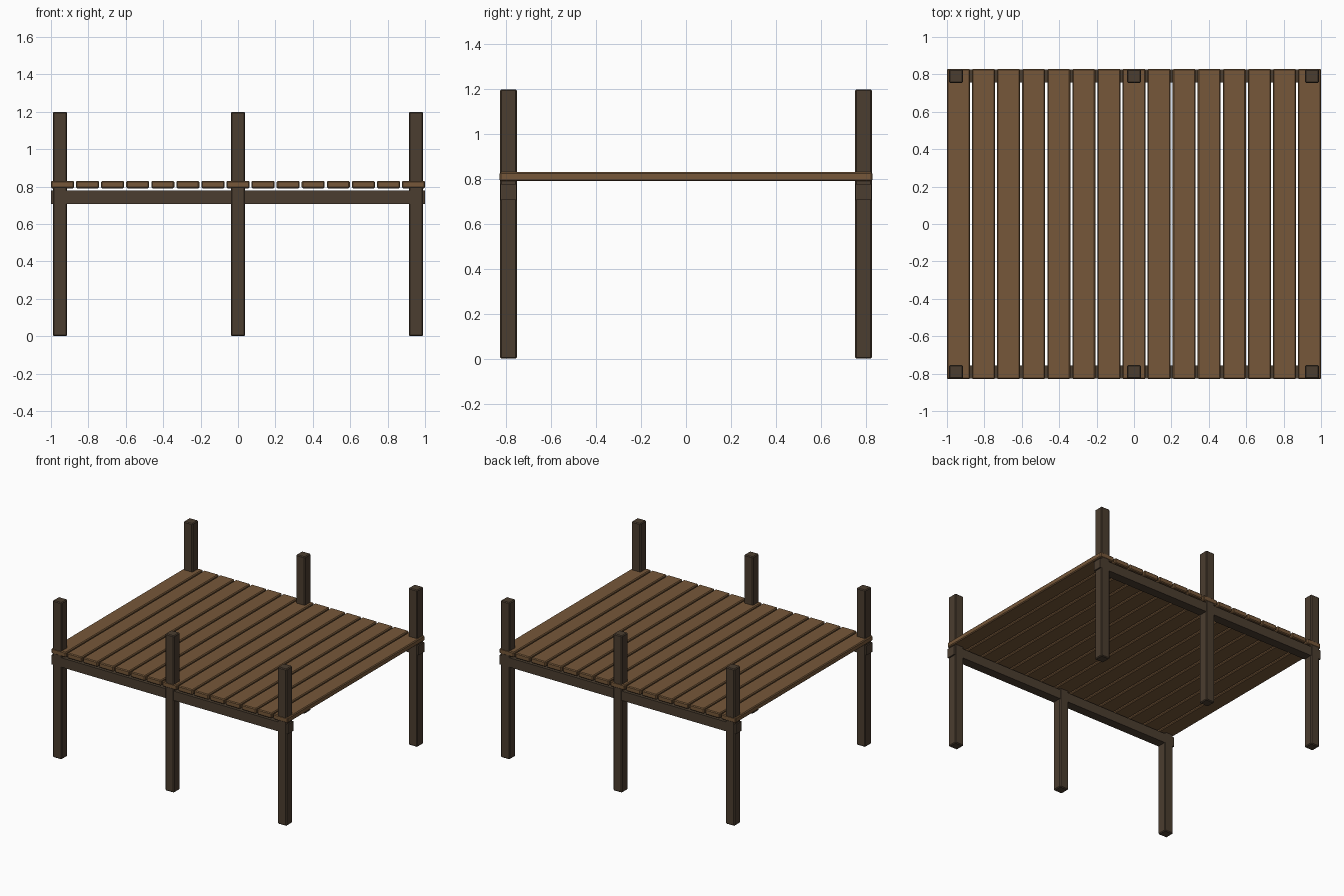
import bpy

if "Cube" in bpy.data.objects:
    bpy.data.objects.remove(bpy.data.objects["Cube"])


def material(name, color):
    mat = bpy.data.materials.new(name)
    mat.diffuse_color = (*color, 1.0)
    mat.use_nodes = True
    mat.node_tree.nodes["Principled BSDF"].inputs["Base Color"].default_value = mat.diffuse_color
    return mat


def box(name, center, size, mat, bevel=0.0):
    """Axis-aligned box with an optional single-segment chamfer."""
    bpy.ops.mesh.primitive_cube_add(size=1, location=center)
    obj = bpy.context.object
    obj.name = name
    obj.scale = size
    bpy.ops.object.transform_apply(location=False, rotation=False, scale=True)
    obj.data.materials.append(mat)
    if bevel:
        mod = obj.modifiers.new("chamfer", 'BEVEL')
        mod.width = bevel
        mod.segments = 1
    return obj


dark_wood = material("dark_wood", (0.07, 0.047, 0.029))
plank_wood = material("plank_wood", (0.18, 0.096, 0.041))

# Deck planks running front to back
COUNT, WIDTH = 15, 0.123
pitch = (2.0 - WIDTH) / (COUNT - 1)
for i in range(COUNT):
    x = -1 + WIDTH / 2 + i * pitch
    box(f"deck_plank_{i + 1}", (x, 0, 0.811), (WIDTH, 1.66, 0.040), plank_wood, 0.006)

# Beams and posts along the front and back edges
for side, sy in (("front", -1), ("back", 1)):
    box(f"{side}_beam", (0, sy * 0.791, 0.743), (2.0, 0.070, 0.072), dark_wood)
    for place, x in (("left", -0.952), ("middle", 0), ("right", 0.952)):
        box(f"{side}_{place}_post", (x, sy * 0.791, 0.6), (0.075, 0.074, 1.2),
            dark_wood, 0.006)
